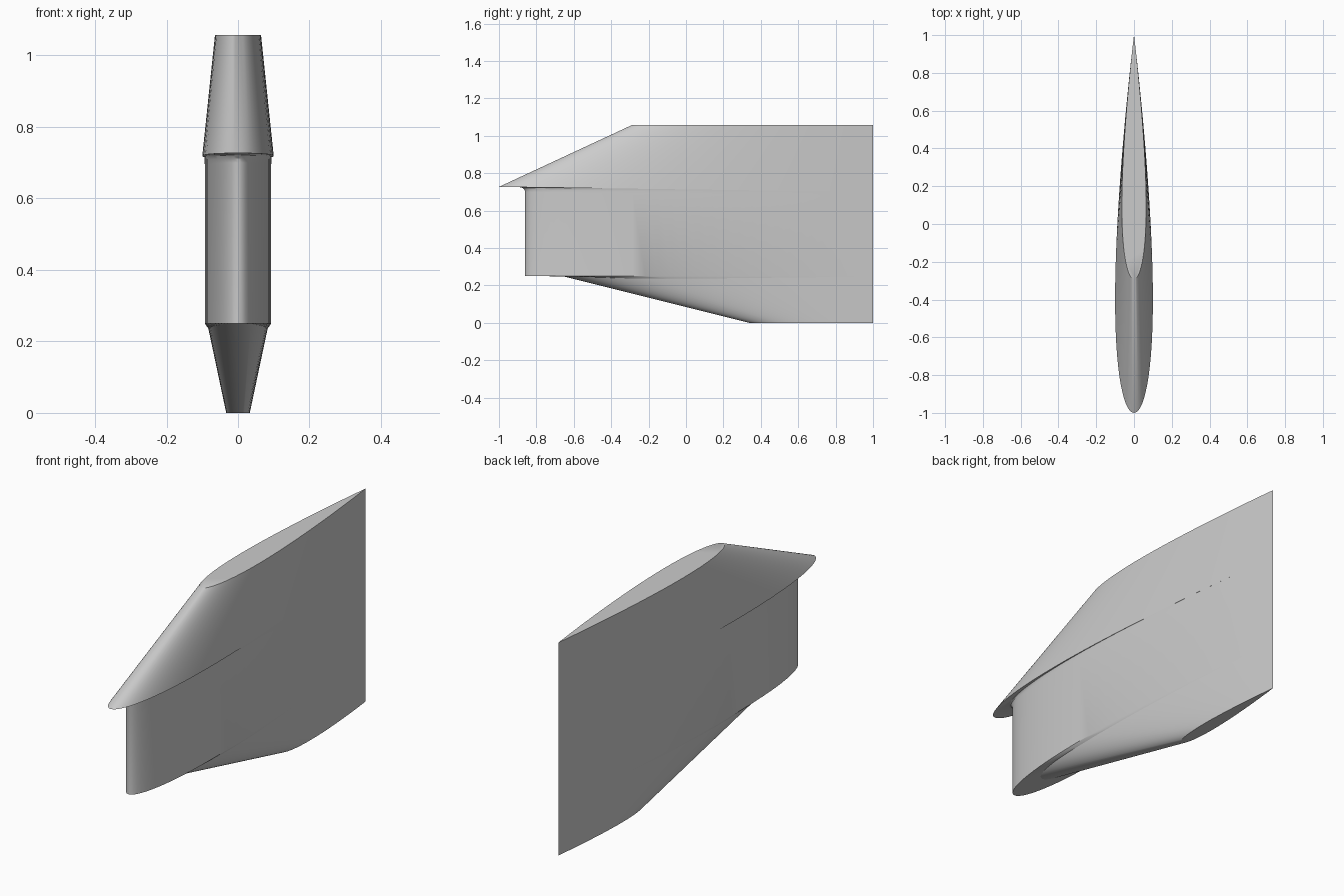
import bpy, bmesh, math

if "Cube" in bpy.data.objects:
    bpy.data.objects.remove(bpy.data.objects["Cube"])

N = 40  # stations along each side of the foil


def foil(chord, height):
    """Symmetric 10% foil outline with its trailing edge at y = 1; height(y) gives z."""
    def half(t):
        return 0.5 * chord * (0.2969 * math.sqrt(t) - 0.126 * t - 0.3516 * t**2
                              + 0.2843 * t**3 - 0.1036 * t**4)
    ts = [(1 - math.cos(math.pi * i / N)) / 2 for i in range(N + 1)]
    pts = [(half(t), t) for t in reversed(ts)] + [(-half(t), t) for t in ts[1:-1]]
    ring = []
    for x, t in pts:
        y = 1 - chord + chord * t
        ring.append((x, y, height(y)))
    return ring


def flat(z):
    return lambda y: z


def rim(drop):
    return lambda y: 0.727 - 0.0135 * (y + 1) - drop


def shoulder(y):
    # nose meets the body underside, flanks blend in just below it
    s = min(1, max(0, (y + 0.66) / 0.4))
    return 0.25 - 0.014 * s * (1 - max(0, y) * 0.8)


def loft(name, rings, cap_bottom=False, cap_top=False):
    bm = bmesh.new()
    vs = [[bm.verts.new(p) for p in r] for r in rings]
    n = len(vs[0])
    for a, b in zip(vs, vs[1:]):
        for i in range(n):
            j = (i + 1) % n
            bm.faces.new((a[i], a[j], b[j], b[i]))
    if cap_bottom:
        bm.faces.new(vs[0][::-1])
    if cap_top:
        bm.faces.new(vs[-1])
    bmesh.ops.remove_doubles(bm, verts=bm.verts, dist=1e-5)
    me = bpy.data.meshes.new(name)
    bm.to_mesh(me)
    bm.free()
    ob = bpy.data.objects.new(name, me)
    bpy.context.collection.objects.link(ob)
    bpy.ops.object.select_all(action='DESELECT')
    ob.select_set(True)
    bpy.context.view_layer.objects.active = ob
    bpy.ops.object.shade_smooth_by_angle(angle=math.radians(30))
    return ob


# Tapered lower keel with swept leading edge
loft("lower_keel", [foil(0.66, flat(0)), foil(1.66, shoulder)], cap_bottom=True)

# Straight middle body: flat underside step, wall, and fillet under the rim
loft("middle_body", [foil(1.66, shoulder), foil(1.86, flat(0.25)),
                     foil(1.86, rim(0.025)), foil(1.863, rim(0.013)),
                     foil(1.872, rim(0.004)), foil(1.89, rim(0)),
                     foil(2.0, rim(0))])

# Upper crown sweeping back from the overhanging rim
loft("upper_crown", [foil(2.0, rim(0)), foil(1.29, flat(1.057))], cap_top=True)
